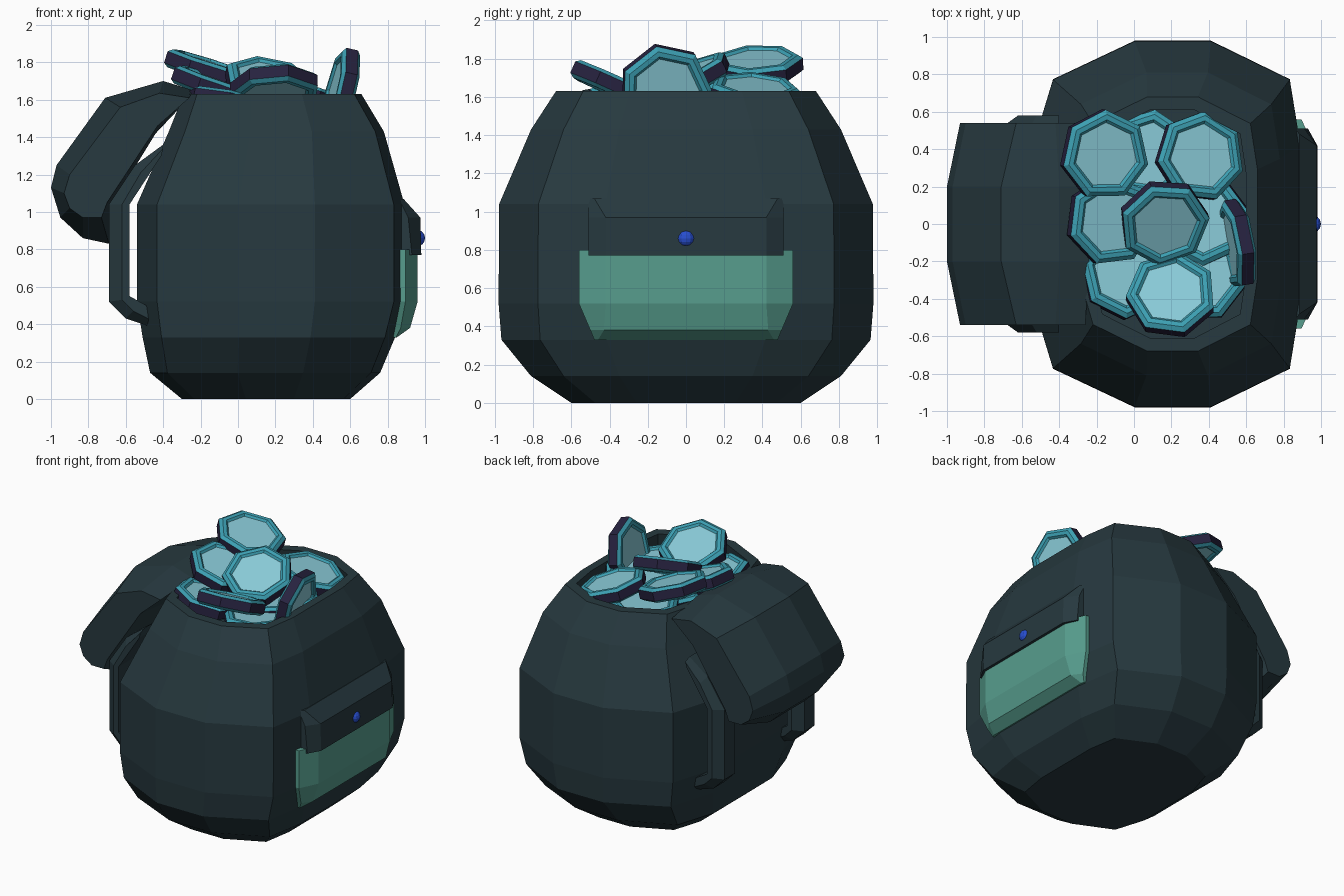
import bpy, math
from mathutils import Vector, Matrix

if "Cube" in bpy.data.objects:
    bpy.data.objects.remove(bpy.data.objects["Cube"])


def mat(name, rgb):
    m = bpy.data.materials.new(name)
    m.diffuse_color = (*rgb, 1)
    m.use_nodes = True
    m.node_tree.nodes["Principled BSDF"].inputs["Base Color"].default_value = m.diffuse_color
    return m


CLOTH = mat("dark slate cloth", (0.02, 0.041, 0.05))
GREEN = mat("pocket green", (0.095, 0.34, 0.27))
BLUE = mat("button blue", (0.02, 0.075, 0.62))
FACE = mat("coin light cyan", (0.25, 0.59, 0.68))
RIM = mat("coin teal rim", (0.045, 0.35, 0.45))
EDGE = mat("coin dark purple edge", (0.02, 0.016, 0.05))


def make(name, verts, faces, mats, ids=None):
    me = bpy.data.meshes.new(name)
    me.from_pydata(verts, [], faces)
    for m in mats:
        me.materials.append(m)
    if ids:
        for p, i in zip(me.polygons, ids):
            p.material_index = i
    import bmesh
    bm = bmesh.new()
    bm.from_mesh(me)
    bmesh.ops.recalc_face_normals(bm, faces=bm.faces)
    bm.to_mesh(me)
    bm.free()
    ob = bpy.data.objects.new(name, me)
    bpy.context.collection.objects.link(ob)
    return ob


def loft(name, rings, mats, band_ids=None):
    """Skin a list of equal-length closed rings and cap both ends."""
    n = len(rings[0])
    verts = [v for r in rings for v in r]
    faces, ids = [], []
    for k in range(len(rings) - 1):
        for i in range(n):
            j = (i + 1) % n
            faces.append((k * n + i, k * n + j, (k + 1) * n + j, (k + 1) * n + i))
            ids.append(band_ids[k + 1] if band_ids else 0)
    faces += [tuple(range(n)), tuple(range((len(rings) - 1) * n, len(rings) * n))]
    ids += [band_ids[0], band_ids[-1]] if band_ids else [0, 0]
    return make(name, verts, faces, mats, ids)


# Bag body: twelve-sided section, scaled per height, folded inside at the rim
half = [(-1, .43), (-.85, .79), (-.24, 1), (.33, 1), (.92, .79), (1, .43)]
section = half + [(x, -y) for x, y in reversed(half)]
levels = [(0, .15, .45, .60), (.14, .145, .615, .81), (.33, .165, .675, .965),
          (.52, .175, .715, .98), (1.04, .175, .715, .977), (1.43, .205, .575, .81),
          (1.63, .185, .475, .68), (1.63, .185, .415, .61), (1.42, .185, .44, .64)]
loft("bag_body", [[(cx + x * sx, y * sy, z) for x, y in section]
                  for z, cx, sx, sy in levels], [CLOTH])

# Open lid folded over the back, higher and longer in the middle
mid = [(-.24, 1.65), (-.40, 1.70), (-.71, 1.61), (-.97, 1.25), (-1.0, 1.13),
       (-.95, .97), (-.83, .86), (-.69, .83), (-.68, 1.03), (-.44, 1.42)]
side = [(-.26, 1.61), (-.42, 1.635), (-.63, 1.56), (-.90, 1.20), (-.93, 1.10),
        (-.90, 1.02), (-.83, .97), (-.73, .97), (-.70, 1.05), (-.43, 1.46)]
loft("open_lid", [[(x, y, z) for x, z in prof] for y, prof in
                  ((-.54, side), (-.2, mid), (.2, mid), (.54, side))], [CLOTH])

# Shoulder straps with bevelled edges
strap_mid = [(-.40, 1.36), (-.55, 1.25), (-.69, 1.04), (-.69, .52), (-.60, .43),
             (-.42, .37), (-.40, .45), (-.58, .55), (-.58, 1.04), (-.41, 1.30)]
strap_edge = [(-.40, 1.34), (-.52, 1.21), (-.62, 1.04), (-.62, .53), (-.56, .47),
              (-.42, .40), (-.40, .45), (-.58, .55), (-.58, 1.04), (-.41, 1.30)]
for tag, s in (("left", 1), ("right", -1)):
    loft("strap_" + tag, [[(x, s * y, z) for x, z in prof] for y, prof in
                          ((.36, strap_edge), (.41, strap_mid),
                           (.53, strap_mid), (.58, strap_edge))], [CLOTH])


# Front pocket and its flap: rows of (z, outer half width, inner half width, side x, front x)
def pouch(name, rows, m):
    rings = []
    for z, yo, yi, xs, xf in rows:
        h = [(.76, yo), (xs, yo), (xf, yi)]
        rings.append([(x, y, z) for x, y in h] + [(x, -y, z) for x, y in reversed(h)])
    loft(name, rings, [m])


pouch("pocket", [(.33, .48, .46, .845, .85), (.38, .50, .43, .87, .92),
                 (.52, .56, .42, .895, .96), (.80, .56, .42, .895, .96)], GREEN)
pouch("pocket_flap", [(.77, .51, .42, .93, .98), (.97, .51, .42, .91, .975),
                      (1.07, .51, .48, .86, .885)], CLOTH)

# Round button
bpy.ops.mesh.primitive_uv_sphere_add(segments=12, ring_count=8, radius=.046,
                                     location=(.954, 0, .86))
button = bpy.context.object
button.name = "pocket_button"
button.scale.y = 1.05
button.data.materials.append(BLUE)

# Seven-sided coins: (centre, facing direction, spin in degrees)
R = .243
profile = [(.175, .036), (.190, .050), (.218, .050), (R, .032), (R, -.032),
           (.218, -.050), (.190, -.050), (.175, -.036)]
bands = [0, 1, 1, 1, 2, 1, 1, 1, 0]
coins = [((-.16, .37, 1.76), (.30, -.05, .95), 10),
         ((.16, .01, 1.69), (.15, -.42, .88), 90),
         ((.35, .36, 1.62), (.28, .08, .95), 30),
         ((.20, -.38, 1.66), (-.03, .40, .90), 0),
         ((.55, -.11, 1.64), (-.95, -.15, .22), 25),
         ((-.13, .02, 1.67), (.32, -.05, .93), 15),
         ((-.05, -.27, 1.57), (.2, .15, .95), 40),
         ((.08, .37, 1.54), (0, 0, 1), 5),
         ((.36, -.28, 1.53), (-.05, .05, 1), 20),
         ((.38, .02, 1.54), (-.15, 0, 1), 50),
         ((.15, 0, 1.47), (0, 0, 1), 0)]
for k, (c, d, spin) in enumerate(coins):
    rot = Vector(d).to_track_quat('Z', 'Y').to_matrix().to_4x4()
    M = Matrix.Translation(c) @ rot @ Matrix.Rotation(math.radians(spin), 4, 'Z')
    rings = [[M @ Vector((r * math.cos(a), r * math.sin(a), z))
              for a in (math.tau * i / 7 for i in range(7))] for r, z in profile]
    loft("coin_%d" % (k + 1), rings, [FACE, RIM, EDGE], bands)
